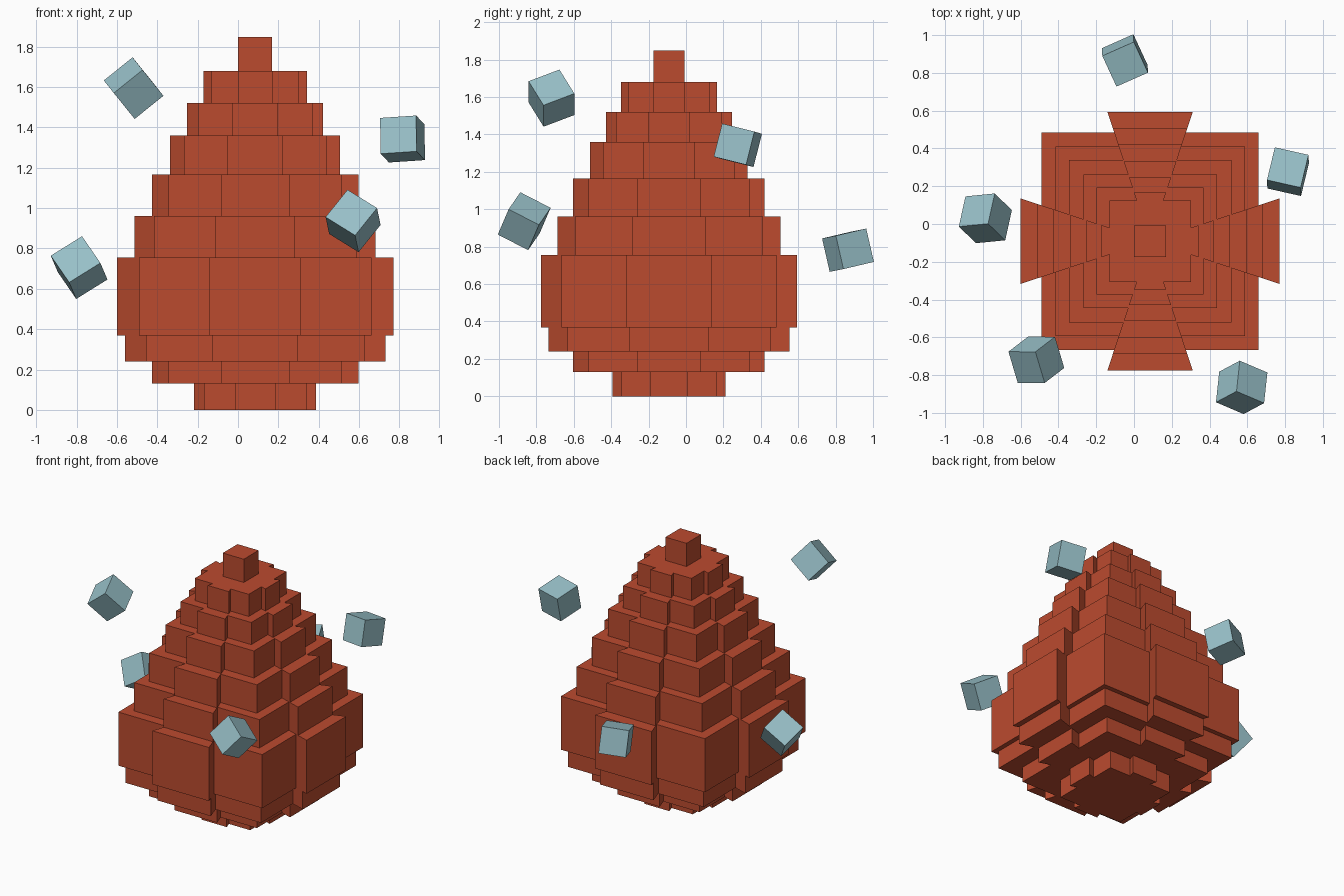
import bpy, bmesh
from mathutils import Vector, Matrix

if "Cube" in bpy.data.objects:
    bpy.data.objects.remove(bpy.data.objects["Cube"])


def material(name, rgb):
    m = bpy.data.materials.new(name)
    m.diffuse_color = (*rgb, 1.0)
    m.use_nodes = True
    m.node_tree.nodes["Principled BSDF"].inputs["Base Color"].default_value = m.diffuse_color
    return m


rust = material("rust red", (0.50, 0.070, 0.028))
ice = material("pale blue", (0.31, 0.52, 0.57))
CX, CY = 0.085, -0.091


def finish(bm, name, mat):
    bmesh.ops.recalc_face_normals(bm, faces=bm.faces)
    me = bpy.data.meshes.new(name)
    bm.to_mesh(me)
    bm.free()
    me.materials.append(mat)
    ob = bpy.data.objects.new(name, me)
    bpy.context.collection.objects.link(ob)
    return ob


def prism(name, outline, z0, z1):
    bm = bmesh.new()
    base = bm.faces.new([bm.verts.new((CX + x, CY + y, z0)) for x, y in outline])
    top = bmesh.ops.extrude_face_region(bm, geom=[base], use_keep_orig=True)
    verts = [g for g in top["geom"] if isinstance(g, bmesh.types.BMVert)]
    bmesh.ops.translate(bm, vec=(0, 0, z1 - z0), verts=verts)
    return finish(bm, name, rust)


def tier_outline(r):
    # square with a flared plate on each side, one quarter turned four times
    w, c = r * 0.33, r * 0.84
    quarter = [(r, -w), (r, w), (c, w * c / r), (c, c), (w * c / r, c)]
    # the last point starts the next plate, whose own inner point it is
    pts = []
    for k in range(4):
        for x, y in quarter:
            for _ in range(k):
                x, y = -y, x
            pts.append((x, y))
    return pts


# stacked tiers of the drop-shaped body: bottom, top, half width
tiers = [(0.0, 0.13, 0.302), (0.13, 0.24, 0.512), (0.24, 0.368, 0.645),
         (0.368, 0.755, 0.685), (0.755, 0.96, 0.597), (0.96, 1.165, 0.512),
         (1.165, 1.36, 0.421), (1.36, 1.52, 0.337), (1.52, 1.68, 0.257)]
for i, (z0, z1, r) in enumerate(tiers):
    prism(f"body_tier_{i + 1}", tier_outline(r), z0, z1)

# single block at the tip
t = 0.084
prism("tip_block", [(-t, -t), (t, -t), (t, t), (-t, t)], 1.68, 1.848)

# tumbling cubes around the body: centre and two edge directions
cubes = [
    ((-0.517, -0.719, 1.594), (0.104, 0.08, -0.129), (-0.045, 0.168, 0.057)),
    ((-0.787, 0.03, 0.705), (-0.088, 0.085, 0.128), (0.03, 0.168, -0.075)),
    ((0.57, -0.865, 0.936), (0.145, -0.062, -0.09), (-0.104, -0.06, -0.138)),
    ((0.815, 0.277, 1.342), (-0.178, 0.04, -0.012), (-0.003, 0.045, 0.177)),
    ((-0.048, 0.866, 0.781), (-0.075, 0.162, 0.038), (-0.17, -0.075, -0.015)),
]
for i, (centre, a, b) in enumerate(cubes):
    a = Vector(a).normalized()
    c = a.cross(Vector(b)).normalized()
    rot = Matrix((a, c.cross(a), c)).transposed().to_4x4()
    bm = bmesh.new()
    bmesh.ops.create_cube(bm, size=0.183, matrix=Matrix.Translation(centre) @ rot)
    finish(bm, f"floating_cube_{i + 1}", ice)
